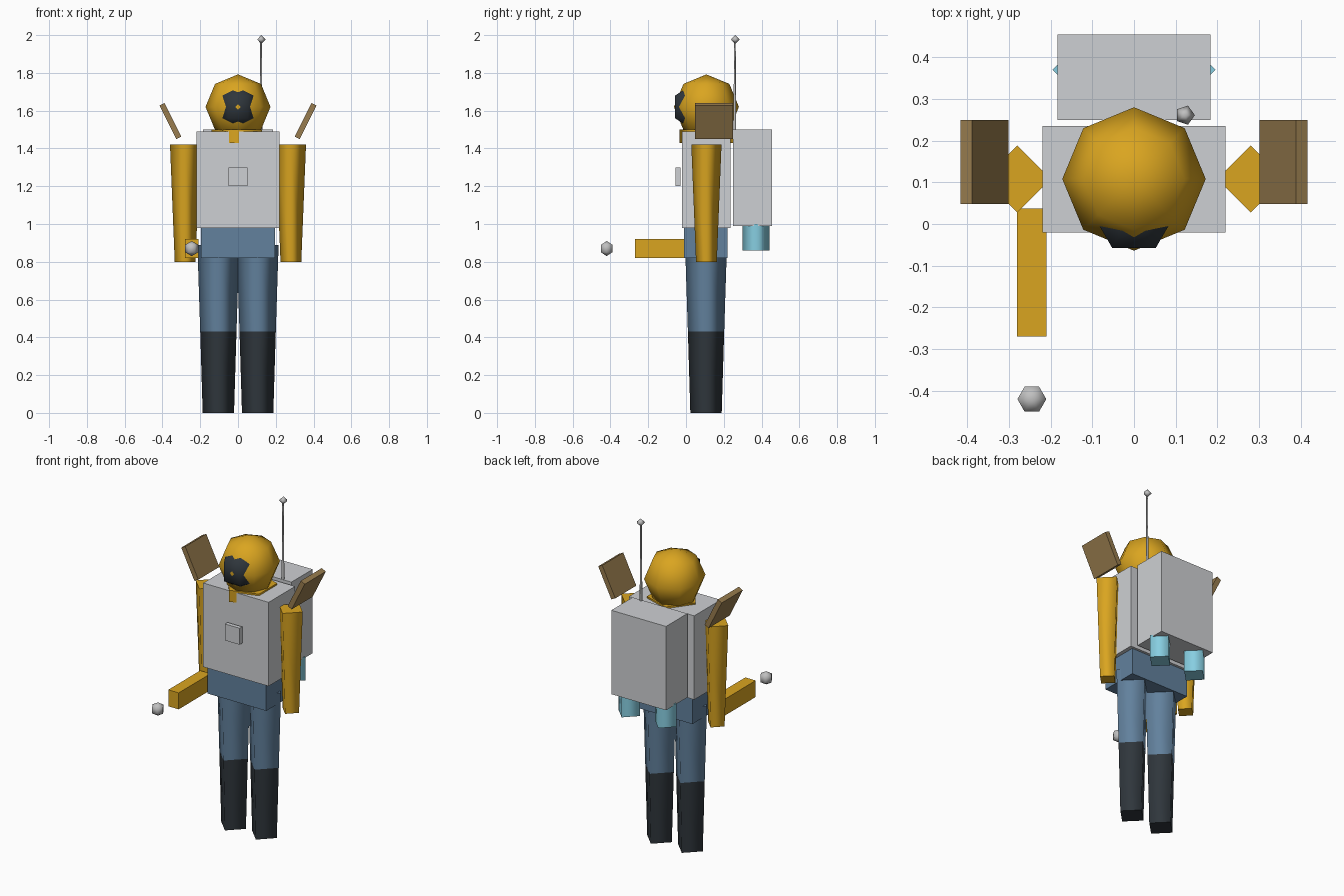
import bpy
import bmesh
from math import radians
from mathutils import Matrix, Vector

cube = bpy.data.objects.get("Cube")
if cube:
    bpy.data.objects.remove(cube, do_unlink=True)


def linear(c):
    c /= 255
    return c / 12.92 if c <= 0.04045 else ((c + 0.055) / 1.055) ** 2.4


def material(name, r, g, b):
    m = bpy.data.materials.new(name)
    m.use_nodes = True
    col = (linear(r), linear(g), linear(b), 1)
    m.diffuse_color = col
    m.node_tree.nodes["Principled BSDF"].inputs["Base Color"].default_value = col
    return m


GOLD = material("gold", 218, 165, 32)
GREY = material("light grey", 206, 208, 211)
BLUE = material("steel blue", 98, 129, 157)
DARK = material("charcoal", 47, 54, 60)
BROWN = material("bronze brown", 152, 124, 78)
CYAN = material("pale cyan", 135, 206, 225)
METAL = material("metal grey", 192, 192, 192)


def finish(name, bm, mat, loc, rot=None):
    """Turn a bmesh into a placed object."""
    if rot:
        bmesh.ops.transform(bm, matrix=rot, verts=bm.verts)
    bmesh.ops.translate(bm, vec=Vector(loc), verts=bm.verts)
    me = bpy.data.meshes.new(name)
    bm.to_mesh(me)
    bm.free()
    me.materials.append(mat)
    ob = bpy.data.objects.new(name, me)
    bpy.context.collection.objects.link(ob)
    return ob


def box(name, mat, x, y, z, rot=None):
    """Box from (low, high) ranges on each axis."""
    bm = bmesh.new()
    bmesh.ops.create_cube(bm, size=1)
    size = [hi - lo for lo, hi in (x, y, z)]
    mid = [(hi + lo) / 2 for lo, hi in (x, y, z)]
    bmesh.ops.scale(bm, vec=Vector(size), verts=bm.verts)
    return finish(name, bm, mat, mid, rot)


def post(name, mat, x, y, z, r_low, r_high, sides=4, turn=0):
    """Tapered upright post with smooth sides and flat ends."""
    bm = bmesh.new()
    bmesh.ops.create_cone(bm, cap_ends=True, segments=sides, radius1=r_low,
                          radius2=r_high, depth=z[1] - z[0])
    for f in bm.faces:
        f.smooth = abs(f.normal.z) < 0.9
    return finish(name, bm, mat, (x, y, sum(z) / 2),
                  Matrix.Rotation(radians(turn), 4, 'Z'))


def ball(name, mat, loc, r, sides, rings, turn=0):
    bm = bmesh.new()
    bmesh.ops.create_uvsphere(bm, u_segments=sides, v_segments=rings, radius=r)
    for f in bm.faces:
        f.smooth = True
    return finish(name, bm, mat, loc, Matrix.Rotation(radians(turn), 4, 'Z'))


# Body
box("torso", GREY, (-0.22, 0.22), (-0.02, 0.235), (0.98, 1.49))
box("chest_panel", GREY, (-0.05, 0.05), (-0.055, -0.03), (1.2, 1.3))
box("hips", BLUE, (-0.197, 0.197), (-0.01, 0.22), (0.82, 0.98))

# Head, neck and face
post("neck", GOLD, 0.008, 0.107, (1.43, 1.5), 0.148, 0.148, sides=5, turn=90)
ball("head", GOLD, (0, 0.108, 1.62), 0.172, 8, 4)
ball("visor", DARK, (0, 0.032, 1.62), 0.12, 6, 3, turn=90)

# Backpack and antenna
box("backpack", GREY, (-0.184, 0.184), (0.25, 0.455), (0.99, 1.5))
post("antenna_rod", METAL, 0.122, 0.258, (1.48, 1.98), 0.008, 0.005, sides=5)
ball("antenna_tip", METAL, (0.122, 0.261, 1.977), 0.024, 5, 2, turn=-90)

# Paired parts
for side, s in (("left", 1), ("right", -1)):
    post(side + "_boot", DARK, s * 0.104, 0.106, (0, 0.43), 0.083, 0.096)
    post(side + "_thigh", BLUE, s * 0.104, 0.106, (0.43, 0.89), 0.096, 0.111)
    post(side + "_arm", GOLD, s * 0.28, 0.108, (0.8, 1.42), 0.055, 0.08)
    post(side + "_thruster", CYAN, s * 0.123, 0.37, (0.86, 1.0), 0.072, 0.072)
    box(side + "_shoulder_plate", BROWN,
        (s * 0.358 - 0.015, s * 0.358 + 0.015), (0.048, 0.25), (1.446, 1.644),
        Matrix.Rotation(radians(s * 26.5), 4, 'Y'))

# Outstretched right forearm and the ball before it
box("right_forearm", GOLD, (-0.28, -0.21), (-0.27, 0.037), (0.82, 0.92))
ball("hand_ball", METAL, (-0.245, -0.42, 0.87), 0.04, 6, 3, turn=90)
